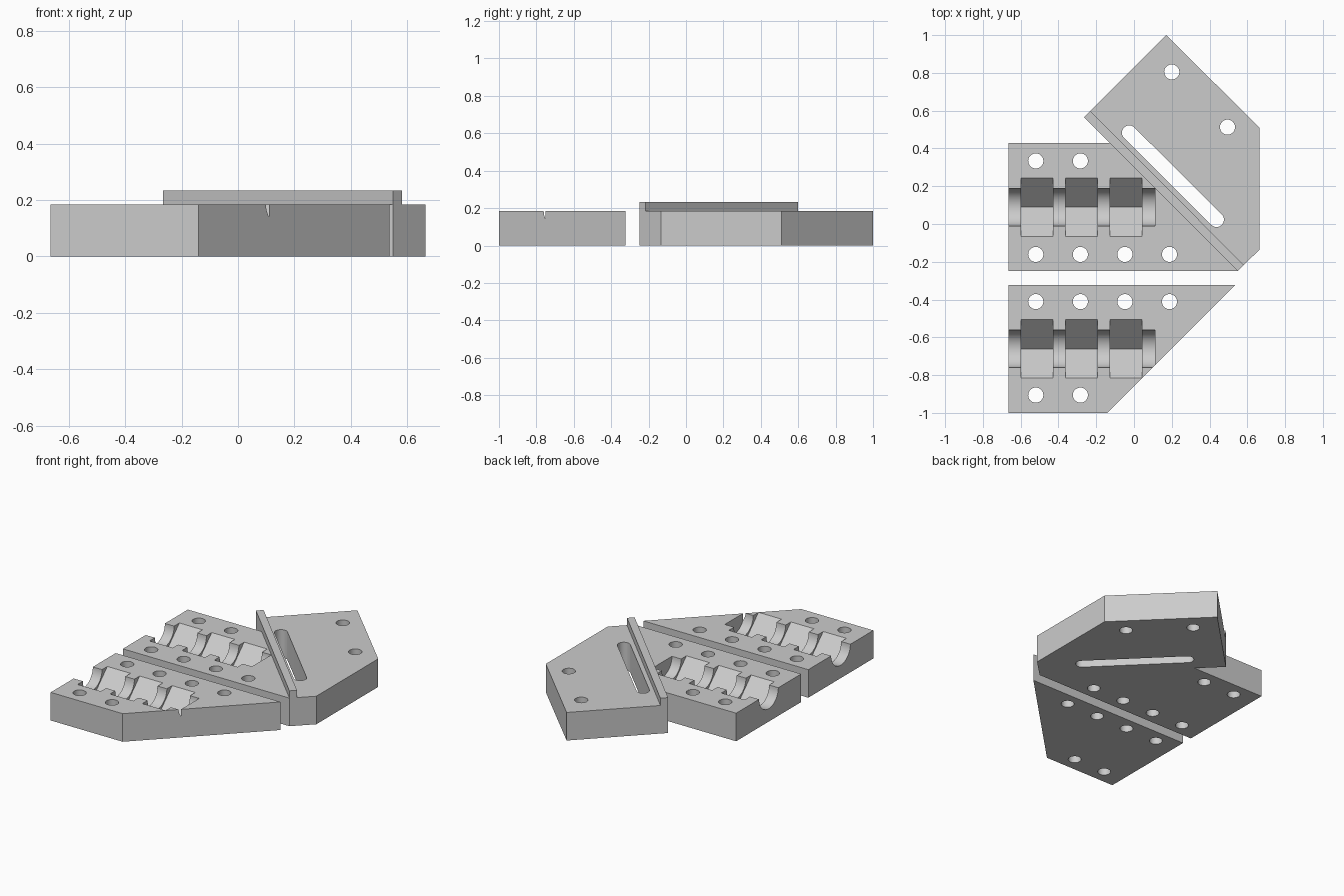
import bpy
import bmesh
from math import sin, cos, pi, radians
from mathutils import Vector

cube = bpy.data.objects.get("Cube")
if cube:
    bpy.data.objects.remove(cube, do_unlink=True)

grey = bpy.data.materials.new("light grey")
grey.use_nodes = True
grey.diffuse_color = (0.6, 0.6, 0.6, 1)
grey.node_tree.nodes["Principled BSDF"].inputs["Base Color"].default_value = (0.6, 0.6, 0.6, 1)

TOP = 0.185       # plate thickness
MID = -0.286      # line the two clamp halves mirror about
LEFT = -0.665
HOLE = 0.04


def prism(name, outline, lo, hi, along_x=False):
    """Extrude a closed outline along z, or a (y, z) outline along x."""
    bm = bmesh.new()

    def put(p, h):
        return (h, p[0], p[1]) if along_x else (p[0], p[1], h)
    face = bm.faces.new([bm.verts.new(put(p, lo)) for p in outline])
    ext = bmesh.ops.extrude_face_region(bm, geom=[face])
    verts = [v for v in ext["geom"] if isinstance(v, bmesh.types.BMVert)]
    shift = Vector((hi - lo, 0, 0)) if along_x else Vector((0, 0, hi - lo))
    bmesh.ops.translate(bm, verts=verts, vec=shift)
    bmesh.ops.recalc_face_normals(bm, faces=bm.faces)
    mesh = bpy.data.meshes.new(name)
    bm.to_mesh(mesh)
    bm.free()
    mesh.materials.append(grey)
    obj = bpy.data.objects.new(name, mesh)
    bpy.context.collection.objects.link(obj)
    return obj


def arc(cx, cy, r, start=0.0, sweep=2 * pi, n=32):
    return [(cx + r * cos(start + sweep * i / n), cy + r * sin(start + sweep * i / n))
            for i in range(n)]


def through(outline):
    return prism("cutter", outline, -0.1, 0.4)


def clamp_cutters(side):
    """Bolt holes, shaft groove and V pockets; side is +1 behind MID, -1 in front."""
    cutters = []
    for row, count in ((0.125, 4), (0.62, 2)):
        for i in range(count):
            cutters.append(through(arc(-0.52 + 0.236 * i, MID + side * row, HOLE)))
    axis = MID + side * 0.375
    cutters.append(prism("cutter", arc(axis, TOP, 0.1, n=48), LEFT - 0.1, 0.11, True))
    for i in range(3):
        x = -0.598 + 0.236 * i
        cutters.append(prism("cutter", arc(axis, TOP, 0.155, n=4), x, x + 0.169, True))
    return cutters


def carve(obj, cutters):
    for cutter in cutters:
        mod = obj.modifiers.new("cut", 'BOOLEAN')
        mod.operation = 'DIFFERENCE'
        mod.solver = 'EXACT'
        mod.object = cutter
        cutter.hide_render = True
    graph = bpy.context.evaluated_depsgraph_get()
    mesh = bpy.data.meshes.new_from_object(obj.evaluated_get(graph))
    obj.modifiers.clear()
    obj.data = mesh
    for cutter in cutters:
        bpy.data.objects.remove(cutter, do_unlink=True)
    bpy.ops.object.select_all(action='DESELECT')
    obj.select_set(True)
    bpy.context.view_layer.objects.active = obj
    bpy.ops.object.shade_smooth_by_angle(angle=radians(30))


# Loose clamp half
front_clamp = prism("front_clamp_plate",
                    [(LEFT, -1), (-0.14, -1), (0.537, -0.323), (LEFT, -0.323)], 0, TOP)
carve(front_clamp, clamp_cutters(-1))

# Mirrored clamp half joined to the angled mounting plate
back_clamp = prism("back_clamp_and_angled_plate",
                   [(LEFT, -0.249), (0.549, -0.249), (0.665, -0.135), (0.665, 0.51),
                    (0.17, 1), (-0.265, 0.565), (-0.128, 0.428), (LEFT, 0.428)], 0, TOP)
slot = arc(-0.025, 0.483, 0.039, pi / 4, pi, 16) + arc(0.437, 0.023, 0.039, 5 * pi / 4, pi, 16)
# close both round ends fully
slot.insert(16, (-0.025 - 0.039 * cos(pi / 4), 0.483 - 0.039 * sin(pi / 4)))
slot.append((0.437 + 0.039 * cos(pi / 4), 0.023 + 0.039 * sin(pi / 4)))
plate_cutters = [through(slot)]
for x, y in ((0.2, 0.805), (0.495, 0.513)):
    plate_cutters.append(through(arc(x, y, HOLE)))
carve(back_clamp, clamp_cutters(1) + plate_cutters)

# Raised lip along the diagonal edge
prism("diagonal_lip", [(0.549, -0.249), (0.582, -0.217), (-0.232, 0.598), (-0.265, 0.565)],
      TOP, 0.233)
